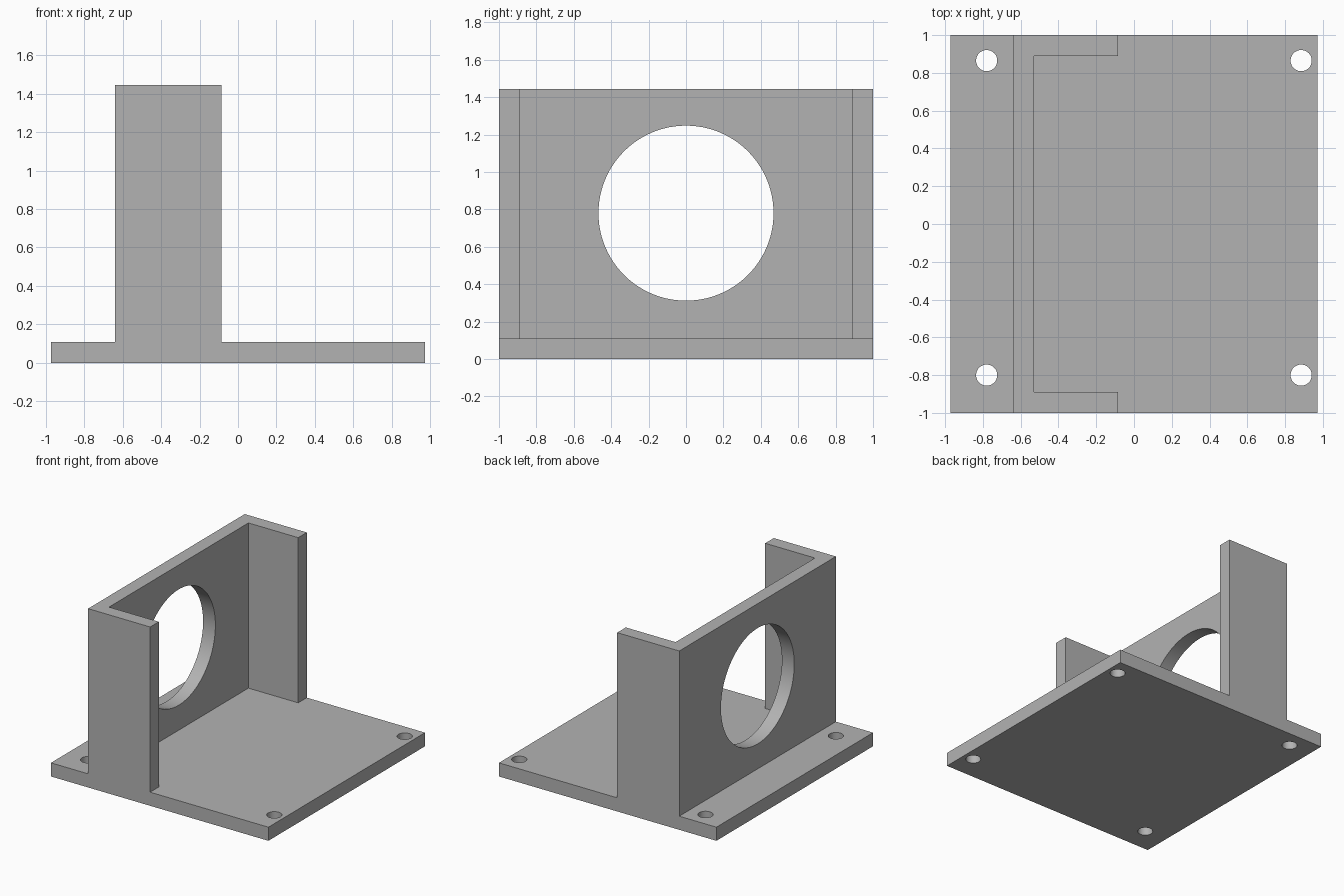
import bpy, bmesh, math
from mathutils import Matrix

if "Cube" in bpy.data.objects:
    bpy.data.objects.remove(bpy.data.objects["Cube"], do_unlink=True)

HALF_X, HALF_Y = 0.972, 1.0
BASE_T, WALL_T, TOP = 0.11, 0.11, 1.445
WALL_X, FLANGE_X = -0.64, -0.085

grey = bpy.data.materials.new("plain grey")
grey.use_nodes = True
grey.diffuse_color = (0.45, 0.45, 0.45, 1)
grey.node_tree.nodes["Principled BSDF"].inputs["Base Color"].default_value = (0.45, 0.45, 0.45, 1)


def make_object(name, bm):
    bmesh.ops.recalc_face_normals(bm, faces=bm.faces)
    mesh = bpy.data.meshes.new(name)
    bm.to_mesh(mesh)
    bm.free()
    mesh.materials.append(grey)
    obj = bpy.data.objects.new(name, mesh)
    bpy.context.collection.objects.link(obj)
    return obj


def prism(name, outline, z0, z1):
    """Extrude a plan outline upwards."""
    bm = bmesh.new()
    face = bm.faces.new([bm.verts.new((x, y, z0)) for x, y in outline])
    out = bmesh.ops.extrude_face_region(bm, geom=[face])
    verts = [v for v in out["geom"] if isinstance(v, bmesh.types.BMVert)]
    bmesh.ops.translate(bm, verts=verts, vec=(0, 0, z1 - z0))
    return make_object(name, bm)


def cylinder(name, centre, radius, depth, sides, axis="Z"):
    bm = bmesh.new()
    turn = Matrix.Rotation(math.pi / 2, 4, "Y") if axis == "X" else Matrix()
    bmesh.ops.create_cone(bm, cap_ends=True, segments=sides, radius1=radius, radius2=radius,
                          depth=depth, matrix=Matrix.Translation(centre) @ turn)
    return make_object(name, bm)


def combine(target, tool, operation):
    """Apply a boolean and remove the tool object."""
    tool.hide_render = True
    mod = target.modifiers.new(operation.lower(), "BOOLEAN")
    mod.operation, mod.solver, mod.object = operation, "EXACT", tool
    bpy.context.view_layer.objects.active = target
    bpy.ops.object.modifier_apply(modifier=mod.name)
    bpy.data.objects.remove(tool, do_unlink=True)


# Base plate
bracket = prism("mounting_bracket", [(-HALF_X, -HALF_Y), (HALF_X, -HALF_Y),
                                     (HALF_X, HALF_Y), (-HALF_X, HALF_Y)], 0, BASE_T)

# Upright wall with a flange at each end
inner_x, inner_y = WALL_X + WALL_T, HALF_Y - WALL_T
half = [(WALL_X, HALF_Y), (FLANGE_X, HALF_Y), (FLANGE_X, inner_y), (inner_x, inner_y)]
outline = half + [(x, -y) for x, y in reversed(half)]
combine(bracket, prism("upright", outline, BASE_T / 2, TOP), "UNION")

# Large round opening through the wall
combine(bracket, cylinder("opening_cutter", (WALL_X + WALL_T / 2, 0, 0.78), 0.468, 0.4, 96, "X"),
        "DIFFERENCE")

# Screw holes through the base corners
for x in (-0.78, 0.885):
    for y in (-0.80, 0.865):
        combine(bracket, cylinder("screw_cutter", (x, y, BASE_T / 2), 0.056, 0.4, 48), "DIFFERENCE")

# Smooth the round holes, keep the edges sharp
bpy.ops.object.select_all(action="DESELECT")
bracket.select_set(True)
bpy.context.view_layer.objects.active = bracket
bpy.ops.object.shade_smooth_by_angle(angle=math.radians(30))
